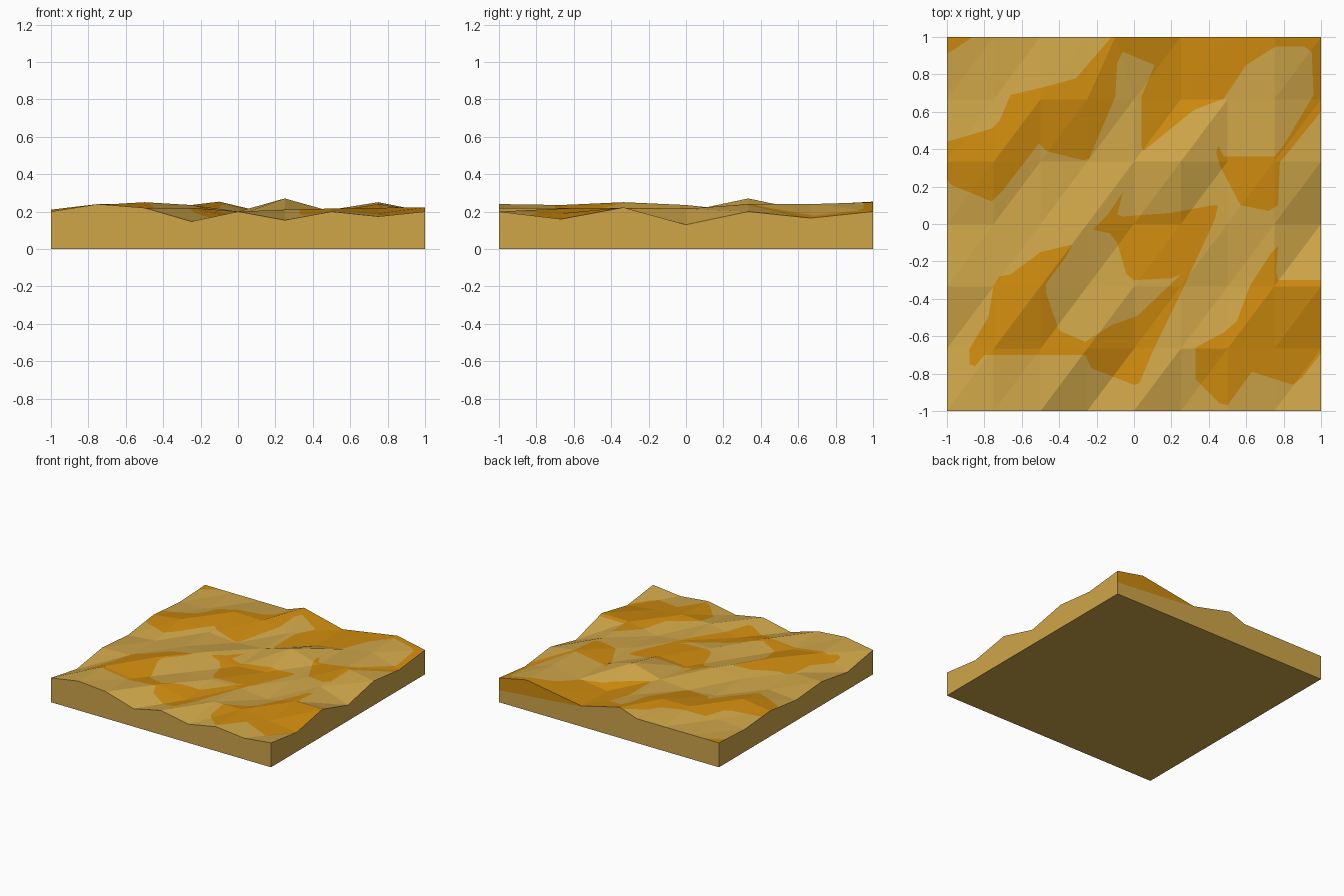
import bpy, bmesh
from mathutils import Vector
from mathutils.geometry import delaunay_2d_cdt, barycentric_transform

if "Cube" in bpy.data.objects:
    bpy.data.objects.remove(bpy.data.objects["Cube"])

def material(name, rgb):
    m = bpy.data.materials.new(name)
    lin = [(c / 255 / 12.92) if c < 11 else ((c / 255 + .055) / 1.055) ** 2.4 for c in rgb]
    m.diffuse_color = (*lin, 1)
    m.use_nodes = True
    m.node_tree.nodes["Principled BSDF"].inputs["Base Color"].default_value = m.diffuse_color
    return m

# Dune heights: rows run front to back, columns left to right
HEIGHTS = [
    [.200, .240, .220, .147, .200, .154, .200, .174, .200],
    [.145, .235, .200, .220, .160, .210, .216, .190, .160],
    [.195, .200, .250, .190, .200, .200, .170, .220, .222],
    [.170, .190, .210, .235, .180, .200, .200, .215, .130],
    [.210, .240, .200, .180, .200, .270, .200, .240, .200],
    [.185, .200, .240, .235, .200, .165, .200, .240, .165],
    [.200, .200, .200, .200, .253, .170, .210, .250, .200]]

# Outlines of the darker sand patches, seen from above
NORTH = [(-1, .44), (-.76, .51), (-.72, .55), (-.66, .69), (-.45, .74), (-.31, .78),
         (-.12, 1), (1, 1), (1, .6), (.78, .33), (.77, .1), (.72, .07), (.57, .1),
         (.46, .31), (.44, .38), (.45, .42), (.48, .36), (.75, .36), (.8, .42),
         (.96, .69), (.95, .92), (.91, .95), (.76, .95), (.6, .85), (.48, .67),
         (.32, .61), (.05, .39), (.04, .42), (.04, .68), (.11, .85), (-.06, .92),
         (-.09, .86), (-.1, .68), (-.24, .35), (-.27, .34), (-.47, .39), (-.51, .43),
         (-.7, .18), (-.76, .12), (-.98, .21), (-1, .24)]
MIDDLE = [(-.22, -.03), (-.14, .05), (-.06, .17), (-.09, .05), (-.06, .04), (.2, .06),
          (.42, .1), (.45, .1), (.43, .02), (.25, -.37), (.1, -.68), (.03, -.85),
          (0, -.86), (-.23, -.77), (-.26, -.7), (-.8, -.7), (-.85, -.76), (-.88, -.75),
          (-.88, -.67), (-.78, -.5), (-.75, -.33), (-.72, -.28), (-.66, -.27),
          (-.5, -.15), (-.33, -.11), (-.36, -.17), (-.47, -.32), (-.47, -.37),
          (-.4, -.57), (-.26, -.63), (-.12, -.54), (.02, -.49), (.25, -.27),
          (.2, -.29), (0, -.3), (-.04, -.27), (-.09, -.1), (-.13, -.05)]
SOUTH = [(1, -.3), (.77, -.3), (.76, -.25), (.77, -.12), (.73, -.16), (.62, -.33),
         (.55, -.52), (.48, -.58), (.33, -.66), (.33, -.83), (.46, -.96), (.5, -.97),
         (.63, -.79), (.85, -.86), (.9, -.82), (1, -.69)]
CORNER = [(-1, 1), (-.86, 1), (-.95, .94), (-1, .91)]
PATCHES = [NORTH, MIDDLE, SOUTH, CORNER]

def inside(p, poly):
    hit = False
    for (x1, y1), (x2, y2) in zip(poly, poly[1:] + poly[:1]):
        if (y1 > p.y) != (y2 > p.y) and p.x < x1 + (p.y - y1) * (x2 - x1) / (y2 - y1):
            hit = not hit
    return hit

# Coarse facets of the dune surface
grid = [[Vector((-.1 if (i, j) == (4, 6) else -1 + i / 4, -1 + j / 3, z))
         for i, z in enumerate(row)] for j, row in enumerate(HEIGHTS)]
for v in grid[6]:
    v.y = 1.0
facets = []
for j in range(6):
    for i in range(8):
        a, b, c, d = grid[j][i], grid[j][i + 1], grid[j + 1][i + 1], grid[j + 1][i]
        facets += [(a, b, c), (a, c, d)]

def height(x, y):
    best, z = -9, .2
    unit = [Vector((1, 0, 0)), Vector((0, 1, 0)), Vector((0, 0, 1))]
    for t in facets:
        flat = [Vector((v.x, v.y, 0)) for v in t]
        w = barycentric_transform(Vector((x, y, 0)), *flat, *unit)
        if min(w) > best:
            best, z = min(w), sum(k * v.z for k, v in zip(w, t))
    return z

# Cut the patch outlines into the facets
pts, edges = [], []
def loop(poly):
    n = len(pts)
    pts.extend(Vector((p[0], p[1])) for p in poly)
    edges.extend((n + k, n + (k + 1) % len(poly)) for k in range(len(poly)))
for t in facets:
    loop(t)
for p in PATCHES:
    loop(p)
verts, _, faces, *_ = delaunay_2d_cdt(pts, edges, [], 0, 1e-4)

bm = bmesh.new()
bv = [bm.verts.new((v.x, v.y, height(v.x, v.y))) for v in verts]
for f in faces:
    face = bm.faces.new([bv[k] for k in f])
    mid = face.calc_center_median()
    face.material_index = int(any(inside(mid, p) for p in PATCHES))

# Straight walls and flat base
rim = [e for e in bm.edges if e.is_boundary]
new = bmesh.ops.extrude_edge_only(bm, edges=rim)["geom"]
walls = [g for g in new if isinstance(g, bmesh.types.BMFace)]
for g in new:
    if isinstance(g, bmesh.types.BMVert):
        g.co.z = 0
for w in walls:
    w.material_index = 0
base = bmesh.ops.contextual_create(bm, geom=[e for e in bm.edges if e.is_boundary])["faces"]
for f in base:
    f.material_index = 0

# Darker sand along the upper part of the back wall
back = [w for w in walls if w.calc_center_median().y > .999]
geom = set(back)
for w in back:
    geom.update(w.edges)
    geom.update(w.verts)
bmesh.ops.bisect_plane(bm, geom=list(geom), dist=1e-5,
                       plane_co=(1, 1, .1), plane_no=(.085, 0, 1))
bmesh.ops.recalc_face_normals(bm, faces=bm.faces)
for f in bm.faces:
    c = f.calc_center_median()
    if f.normal.y > .99 and c.y > .999 and c.x > .2 and c.z > .1 + (1 - c.x) * .085:
        f.material_index = 1

me = bpy.data.meshes.new("sand_tile")
bm.to_mesh(me)
bm.free()
me.materials.append(material("light sand", (207, 166, 73)))
me.materials.append(material("dark sand", (205, 138, 14)))
bpy.context.collection.objects.link(bpy.data.objects.new("sand_tile", me))
